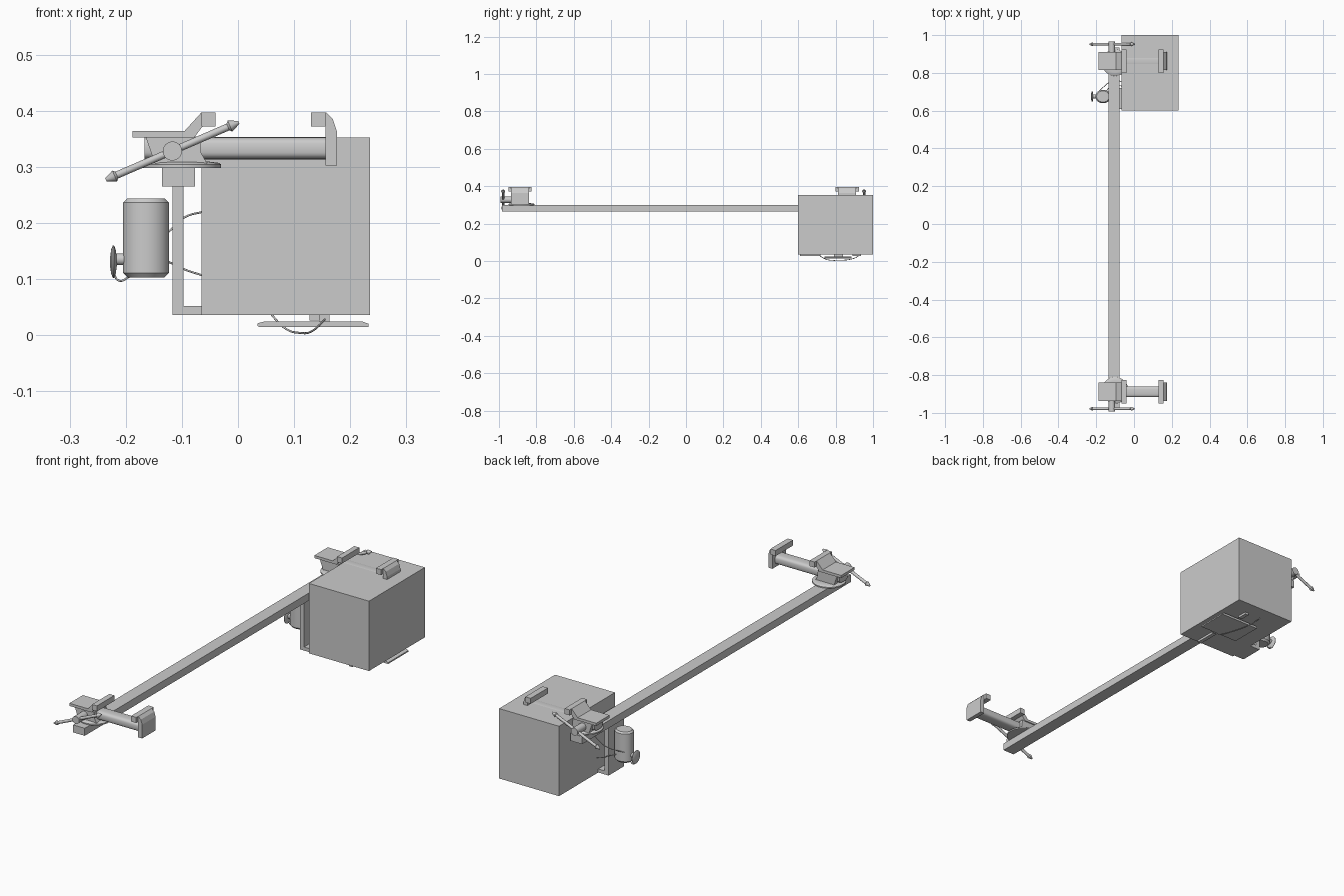
import bpy, bmesh, math
from mathutils import Vector, Matrix

if "Cube" in bpy.data.objects:
    bpy.data.objects.remove(bpy.data.objects["Cube"])


def finish(name, bm, smooth=False):
    bmesh.ops.recalc_face_normals(bm, faces=bm.faces)
    me = bpy.data.meshes.new(name)
    bm.to_mesh(me)
    bm.free()
    ob = bpy.data.objects.new(name, me)
    bpy.context.collection.objects.link(ob)
    if smooth:
        bpy.ops.object.select_all(action='DESELECT')
        ob.select_set(True)
        bpy.context.view_layer.objects.active = ob
        bpy.ops.object.shade_smooth_by_angle(angle=math.radians(35))
    return ob


def prism(name, pts, axis, a, b, smooth=False):
    """Extrude a 2D profile (xz when axis is y, yz when axis is x) from a to b."""
    bm = bmesh.new()
    put = (lambda p, t: (p[0], t, p[1])) if axis == 'y' else (lambda p, t: (t, p[0], p[1]))
    lo = [bm.verts.new(put(p, a)) for p in pts]
    hi = [bm.verts.new(put(p, b)) for p in pts]
    bm.faces.new(lo)
    bm.faces.new(hi)
    n = len(pts)
    for i in range(n):
        bm.faces.new((lo[i], lo[(i + 1) % n], hi[(i + 1) % n], hi[i]))
    return finish(name, bm, smooth)


def box(name, x, y, z):
    return prism(name, [(x[0], z[0]), (x[1], z[0]), (x[1], z[1]), (x[0], z[1])], 'y', *y)


def lathe(name, profile, origin, direction, seg=32, scale=(1, 1)):
    """Revolve (radius, height) pairs about a direction."""
    bm = bmesh.new()
    m = Matrix.Translation(origin) @ Vector(direction).to_track_quat('Z', 'Y').to_matrix().to_4x4()
    rings = []
    for r, h in profile:
        rings.append([bm.verts.new(m @ Vector((r * scale[0] * math.cos(2 * math.pi * i / seg),
                                               r * scale[1] * math.sin(2 * math.pi * i / seg), h)))
                      for i in range(seg)])
    for p, q in zip(rings, rings[1:]):
        for i in range(seg):
            j = (i + 1) % seg
            bm.faces.new((p[i], p[j], q[j], q[i]))
    bm.faces.new(rings[0])
    bm.faces.new(rings[-1])
    return finish(name, bm, True)


def wire(name, pts, r=0.0018):
    cu = bpy.data.curves.new(name, 'CURVE')
    cu.dimensions = '3D'
    cu.bevel_depth = r
    cu.bevel_resolution = 2
    cu.resolution_u = 8
    cu.use_fill_caps = True
    sp = cu.splines.new('BEZIER')
    sp.bezier_points.add(len(pts) - 1)
    for bp, p in zip(sp.bezier_points, pts):
        bp.co = p
        bp.handle_left_type = bp.handle_right_type = 'AUTO'
    ob = bpy.data.objects.new(name, cu)
    bpy.context.collection.objects.link(ob)


def vise(tag, cy, s):
    """Clamp centred at cy, with its screw handle on side s of the y axis."""
    def n(part):
        return tag + "_" + part
    # swivel base and body
    lathe(n("clamp_base"), [(.07, .298), (.07, .304), (.066, .307), (.05, .309)],
          (-.1, cy - s * .008, 0), (0, 0, 1), 40)
    prism(n("clamp_body"), [(-.165, .354), (-.068, .354), (-.066, .325), (-.055, .306), (-.148, .306)],
          'y', cy - .043, cy + .043)
    # anvil sweeping up to the fixed jaw
    prism(n("anvil"), [(-.188, .352), (-.078, .352), (-.063, .372), (-.053, .372), (-.053, .397),
                       (-.065, .397), (-.095, .364), (-.188, .364)], 'y', cy - .048, cy + .048)
    box(n("fixed_jaw"), (-.065, -.04), (cy - .062, cy + .062), (.372, .397))
    # rounded sliding bar
    bar = []
    for i in range(28):
        a = 2 * math.pi * i / 28
        c, d = math.cos(a), math.sin(a)
        bar.append((cy + math.copysign(abs(c) ** .6, c) * .029, .333 + math.copysign(abs(d) ** .6, d) * .02))
    prism(n("slide_bar"), bar, 'x', -.167, .16, True)
    # moving jaw
    prism(n("moving_jaw"), [(.156, .302), (.176, .302), (.176, .364), (.169, .385), (.157, .397),
                            (.145, .397), (.145, .372), (.156, .372)], 'y', cy - .048, cy + .048)
    box(n("moving_jaw_face"), (.13, .156), (cy - .062, cy + .062), (.372, .397))
    # screw and tilted turning handle
    lathe(n("screw"), [(.017, .04), (.017, .104)], (-.117, cy, .328), (0, s, 0))
    lathe(n("handle"), [(.003, -.129), (.0105, -.112), (.0065, -.108), (.0065, .108), (.0105, .112),
                        (.003, .129)], (-.117, cy + s * .09, .328), (.918, 0, .397), 16)


# long beam and its two clamps
box("beam", (-.135, -.077), (-.985, .935), (.265, .299))
vise("front", -.888, -1)
vise("back", .862, 1)

# main box hung on an L bracket
box("main_box", (-.065, .235), (.6, 1.0), (.036, .352))
prism("hanging_bracket", [(-.117, .036), (-.064, .036), (-.064, .052), (-.097, .052), (-.097, .266),
                          (-.117, .266)], 'y', .61, .72)

# canister with round gauge
lathe("canister", [(.033, .103), (.041, .111), (.041, .236), (.034, .243)], (-.164, .675, 0), (0, 0, 1),
      32, (1, .87))
lathe("gauge_stem", [(.0105, 0), (.0105, .022)], (-.198, .675, .135), (-1, 0, 0), 20)
lathe("gauge_disc", [(.008, 0), (.022, .002), (.029, .005), (.029, .007), (.022, .01), (.008, .012)],
      (-.216, .675, .131), (-1, 0, 0))
wire("gauge_wire", [(-.222, .675, .11), (-.212, .678, .097), (-.192, .675, .105)])
wire("upper_wire", [(-.19, .7, .15), (-.123, .755, .185), (-.095, .765, .21), (-.062, .75, .22)])
wire("lower_wire", [(-.15, .7, .135), (-.123, .73, .13), (-.095, .735, .117), (-.062, .73, .106)])

# tapered plate, blocks and wire below the box
prism("under_plate", [(.035, .016), (.04, .014), (.233, .014), (.233, .02), (.222, .024), (.046, .024),
                      (.035, .021)], 'y', .74, .885)
box("under_plate_mount", (.145, .163), (.79, .84), (.022, .037))
for i, (y0, y1) in enumerate([(.61, .72), (.89, .935)]):
    box("under_block_%d" % (i + 1), (.127, .145), (y0, y1), (.026, .037))
wire("under_wire", [(.06, .935, .036), (.08, .9, .015), (.11, .82, .004), (.135, .75, .009),
                    (.155, .715, .028)])
